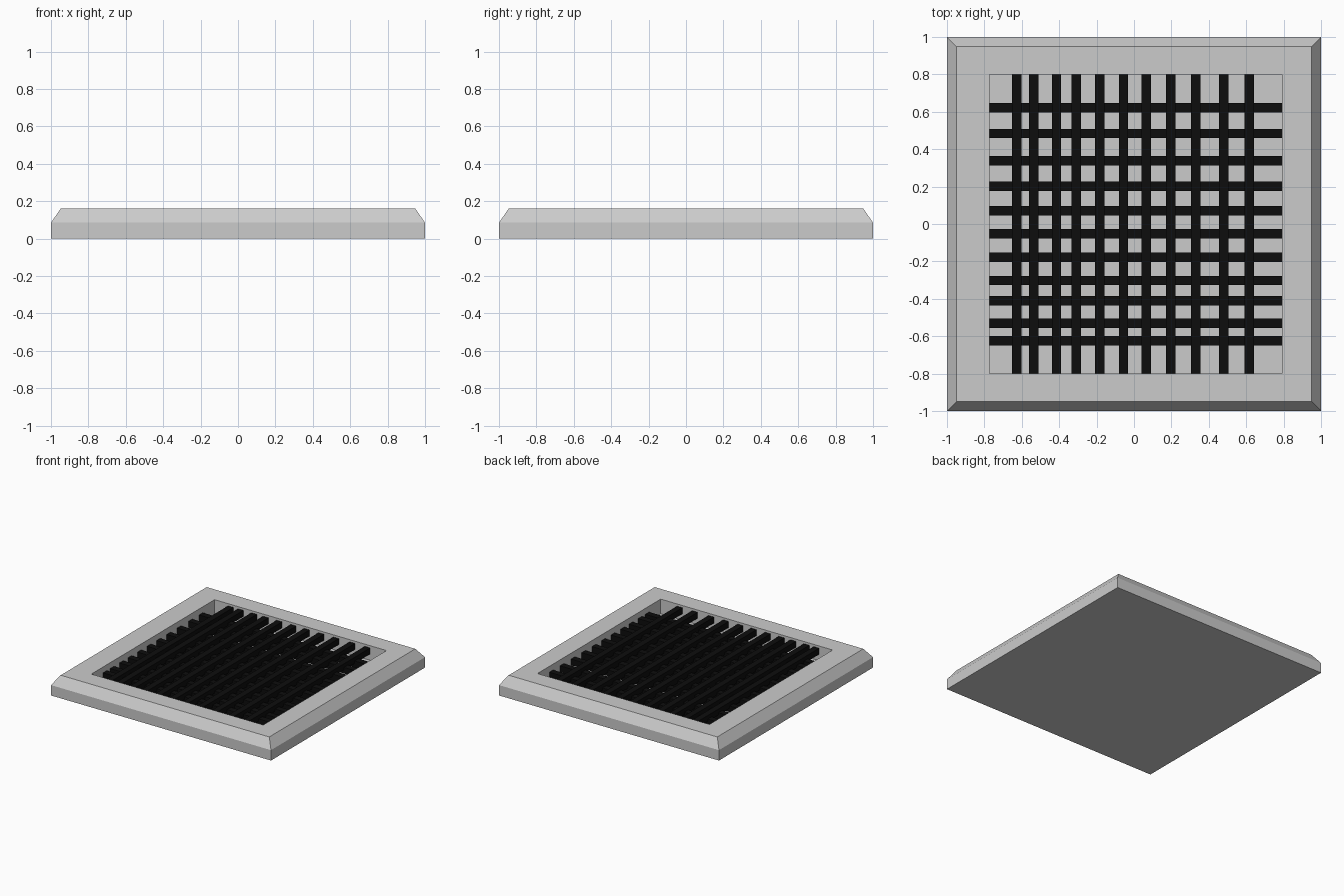
import bpy, bmesh

if "Cube" in bpy.data.objects:
    bpy.data.objects.remove(bpy.data.objects["Cube"])

FLOOR_Z = 0.04
X0, X1, Y0, Y1 = -0.773, 0.79, -0.80, 0.80   # tray opening
BAR = 0.05

black = bpy.data.materials.new("black_bar")
black.diffuse_color = (0.004, 0.004, 0.004, 1)
black.use_nodes = True
black.node_tree.nodes["Principled BSDF"].inputs["Base Color"].default_value = black.diffuse_color


def make_object(name, bm, material=None):
    bmesh.ops.recalc_face_normals(bm, faces=bm.faces)
    mesh = bpy.data.meshes.new(name)
    bm.to_mesh(mesh)
    bm.free()
    obj = bpy.data.objects.new(name, mesh)
    bpy.context.collection.objects.link(obj)
    if material:
        mesh.materials.append(material)
    return obj


def bar(name, x0, x1, y0, y1, z0, z1):
    bm = bmesh.new()
    bmesh.ops.create_cube(bm, size=1)
    for v in bm.verts:
        v.co = (x0 + (v.co.x + 0.5) * (x1 - x0),
                y0 + (v.co.y + 0.5) * (y1 - y0),
                z0 + (v.co.z + 0.5) * (z1 - z0))
    make_object(name, bm, black)


# Tray: bevelled frame with a recessed floor, skinned through rectangular rings
rings = [(-1, 1, -1, 1, 0), (-1, 1, -1, 1, 0.085),
         (-0.948, 0.948, -0.948, 0.948, 0.16),
         (X0, X1, Y0, Y1, 0.16), (X0, X1, Y0, Y1, FLOOR_Z)]
bm = bmesh.new()
loops = [[bm.verts.new((x, y, z)) for x, y in ((a, c), (b, c), (b, d), (a, d))]
         for a, b, c, d, z in rings]
for low, high in zip(loops, loops[1:]):
    for i in range(4):
        j = (i + 1) % 4
        bm.faces.new((low[i], low[j], high[j], high[i]))
bm.faces.new(loops[0])
bm.faces.new(loops[-1])
make_object("tray", bm)

# Upper layer: bars running front to back
xs = [-0.626, -0.536, -0.414, -0.308, -0.184, -0.056, 0.066, 0.197, 0.331, 0.479, 0.617]
for i, x in enumerate(xs):
    bar(f"long_bar_{i}", x - BAR / 2, x + BAR / 2, Y0, Y1, 0.092, 0.142)

# Lower layer: bars running side to side
ys = [0.622, 0.484, 0.339, 0.202, 0.07, -0.053, -0.178, -0.302, -0.411, -0.531, -0.624]
for i, y in enumerate(ys):
    bar(f"cross_bar_{i}", X0, X1, y - BAR / 2, y + BAR / 2, 0.062, 0.112)
